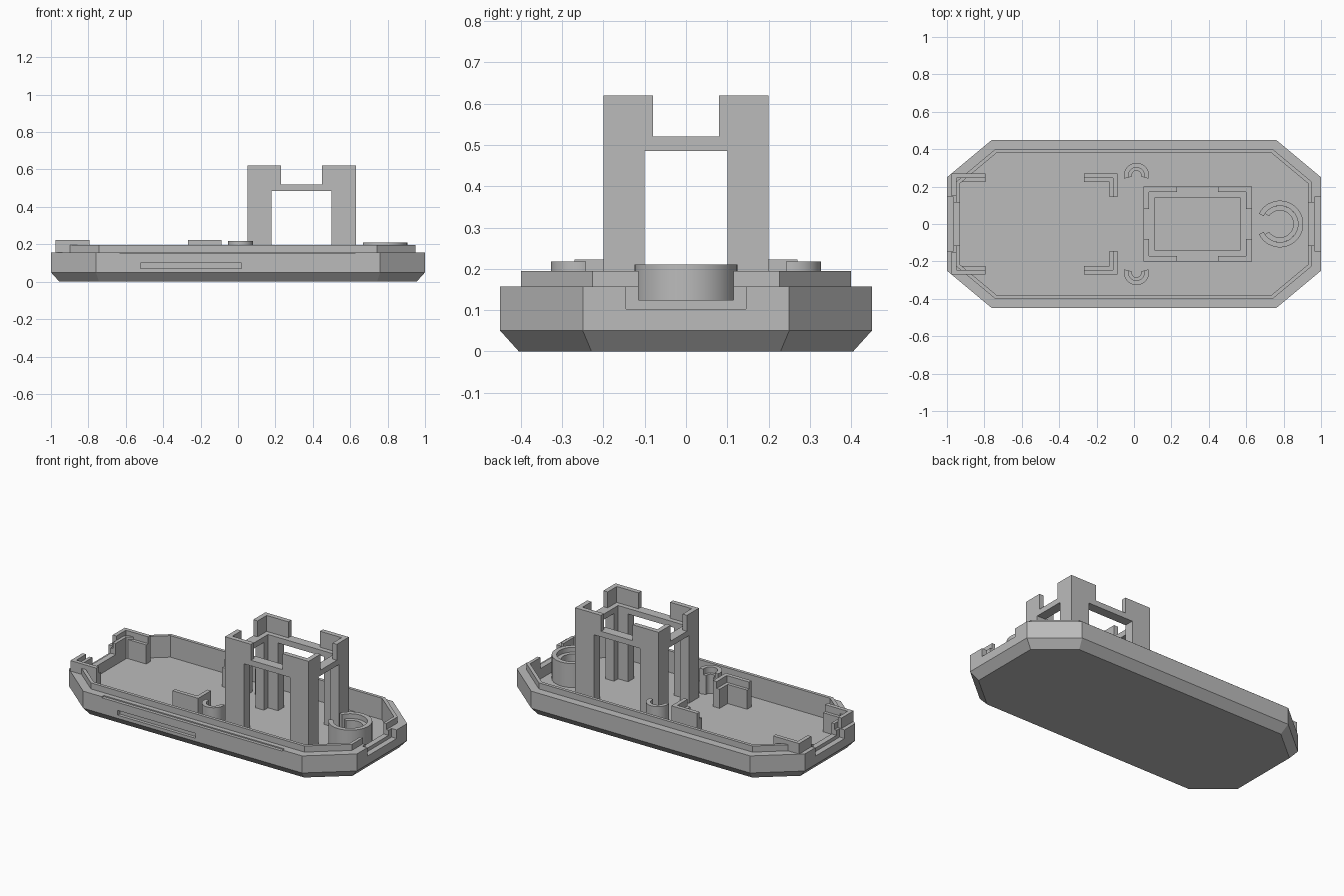
import bpy, bmesh, math

cube = bpy.data.objects.get("Cube")
if cube:
    bpy.data.objects.remove(cube, do_unlink=True)

grey = bpy.data.materials.new("plain grey")
grey.use_nodes = True
grey.diffuse_color = (0.5, 0.5, 0.5, 1)
grey.node_tree.nodes["Principled BSDF"].inputs["Base Color"].default_value = (0.5, 0.5, 0.5, 1)

FLOOR = 0.06
DECK = 0.157


def finish(name, bm):
    bmesh.ops.recalc_face_normals(bm, faces=bm.faces)
    mesh = bpy.data.meshes.new(name)
    bm.to_mesh(mesh)
    bm.free()
    mesh.materials.append(grey)
    obj = bpy.data.objects.new(name, mesh)
    bpy.context.collection.objects.link(obj)
    return obj


def loft(name, rings, closed=False):
    """Skin a list of equal-length point rings; cap the ends unless closed."""
    bm = bmesh.new()
    loops = [[bm.verts.new(p) for p in ring] for ring in rings]
    pairs = list(zip(loops, loops[1:]))
    if closed:
        pairs.append((loops[-1], loops[0]))
    for a, b in pairs:
        for i in range(len(a)):
            j = (i + 1) % len(a)
            bm.faces.new((a[i], a[j], b[j], b[i]))
    if not closed:
        bm.faces.new(loops[0])
        bm.faces.new(loops[-1])
    return finish(name, bm)


def prism(name, pts, z0, z1):
    return loft(name, [[(x, y, z) for x, y in pts] for z in (z0, z1)])


def box(name, x0, x1, y0, y1, z0, z1):
    return prism(name, [(x0, y0), (x1, y0), (x1, y1), (x0, y1)], z0, z1)


def angle_wall(name, x, y, dx, dy, t, z0, z1):
    """L-shaped wall from an outer corner, with signed leg lengths."""
    tx, ty = math.copysign(t, dx), math.copysign(t, dy)
    return prism(name, [(x, y), (x + dx, y), (x + dx, y + ty), (x + tx, y + ty),
                        (x + tx, y + dy), (x, y + dy)], z0, z1)


def arc_wall(name, cx, cy, r_in, r_out, start, end, z1):
    """Open ring with a square section."""
    rings = []
    for i in range(37):
        a = math.radians(start + (end - start) * i / 36)
        c, s = math.cos(a), math.sin(a)
        rings.append([(cx + r * c, cy + r * s, z) for r, z in
                      ((r_in, FLOOR), (r_out, FLOOR), (r_out, z1), (r_in, z1))])
    obj = loft(name, rings)
    bpy.context.view_layer.objects.active = obj
    bpy.ops.object.select_all(action="DESELECT")
    obj.select_set(True)
    bpy.ops.object.shade_smooth_by_angle(angle=math.radians(30))
    return obj


def octagon(d, z):
    """Chamfered rectangle outline moved inward by d."""
    x, y = 1 - d, 0.45 - d
    cx, cy = 0.76 - 0.362 * d, 0.25 - 0.468 * d
    return [(x, -cy, z), (x, cy, z), (cx, y, z), (-cx, y, z),
            (-x, cy, z), (-x, -cy, z), (-cx, -y, z), (cx, -y, z)]


# Tray: bevelled base, side wall, raised lip and hollow inside
tray = loft("tray", [octagon(d, z) for d, z in (
    (0.045, 0), (0, 0.05), (0, DECK), (0.05, DECK),
    (0.05, 0.195), (0.07, 0.195), (0.07, FLOOR))])

# End openings, front edge step and front slot
cutters = [box("edge_step_cutter", -0.63, 0.625, -0.5, -0.43, 0.15, 0.17),
           box("slot_cutter", -0.52, 0.02, -0.5, -0.43, 0.07, 0.1)]
for s in (1, -1):
    a, b = sorted((s * 0.965, s * 1.1))
    cutters.append(box("end_recess_cutter", a, b, -0.145, 0.145, 0.103, 0.3))
    a, b = sorted((s * 0.88, s * 1.05))
    cutters.append(box("end_opening_cutter", a, b, -0.115, 0.115, 0.125, 0.3))
bpy.context.view_layer.objects.active = tray
for cutter in cutters:
    cutter.hide_render = True
    mod = tray.modifiers.new("cut", "BOOLEAN")
    mod.operation = "DIFFERENCE"
    mod.solver = "EXACT"
    mod.object = cutter
    bpy.ops.object.modifier_apply(modifier=mod.name)
    bpy.data.objects.remove(cutter, do_unlink=True)

# Tower: four angled legs, a frame and four taller corner guards
for x, sx in ((0.05, 1), (0.63, -1)):
    for sy in (1, -1):
        y = 0.2 * sy
        angle_wall("tower_leg", x, y, 0.13 * sx, -0.1 * sy, 0.06, FLOOR - 0.01, 0.485)
        angle_wall("tower_corner_guard", x, y, 0.18 * sx, -0.12 * sy, 0.03, 0.52, 0.62)


def rectangle(d, z):
    x0, x1, y = 0.05 + d, 0.63 - d, 0.2 - d
    return [(x0, -y, z), (x1, -y, z), (x1, y, z), (x0, y, z)]


loft("tower_frame", [rectangle(d, z) for d, z in
                     ((0, 0.485), (0, 0.52), (0.06, 0.52), (0.06, 0.485))], closed=True)

# Corner holders with a lower inner ledge, and small side sockets
for sy in (1, -1):
    for x, sx, leg in ((-0.975, 1, 0.12), (-0.087, -1, 0.125)):
        angle_wall("holder_wall", x, 0.27 * sy, 0.18 * sx, -leg * sy, 0.025, FLOOR - 0.005, 0.223)
        angle_wall("holder_ledge", x + 0.025 * sx, 0.245 * sy, 0.155 * sx,
                   -(leg - 0.025) * sy, 0.02, FLOOR - 0.005, 0.18)
    turn = 0 if sy > 0 else 180
    arc_wall("side_socket", 0.013, 0.26 * sy, 0.042, 0.067, turn - 15, turn + 195, 0.218)
    arc_wall("side_socket_ledge", 0.013, 0.26 * sy, 0.025, 0.042, turn - 15, turn + 195, 0.18)

# Large open ring near the end, with an inner ledge
arc_wall("end_ring", 0.78, 0, 0.097, 0.125, -154, 154, 0.21)
arc_wall("end_ring_ledge", 0.78, 0, 0.072, 0.097, -145, 145, 0.18)
